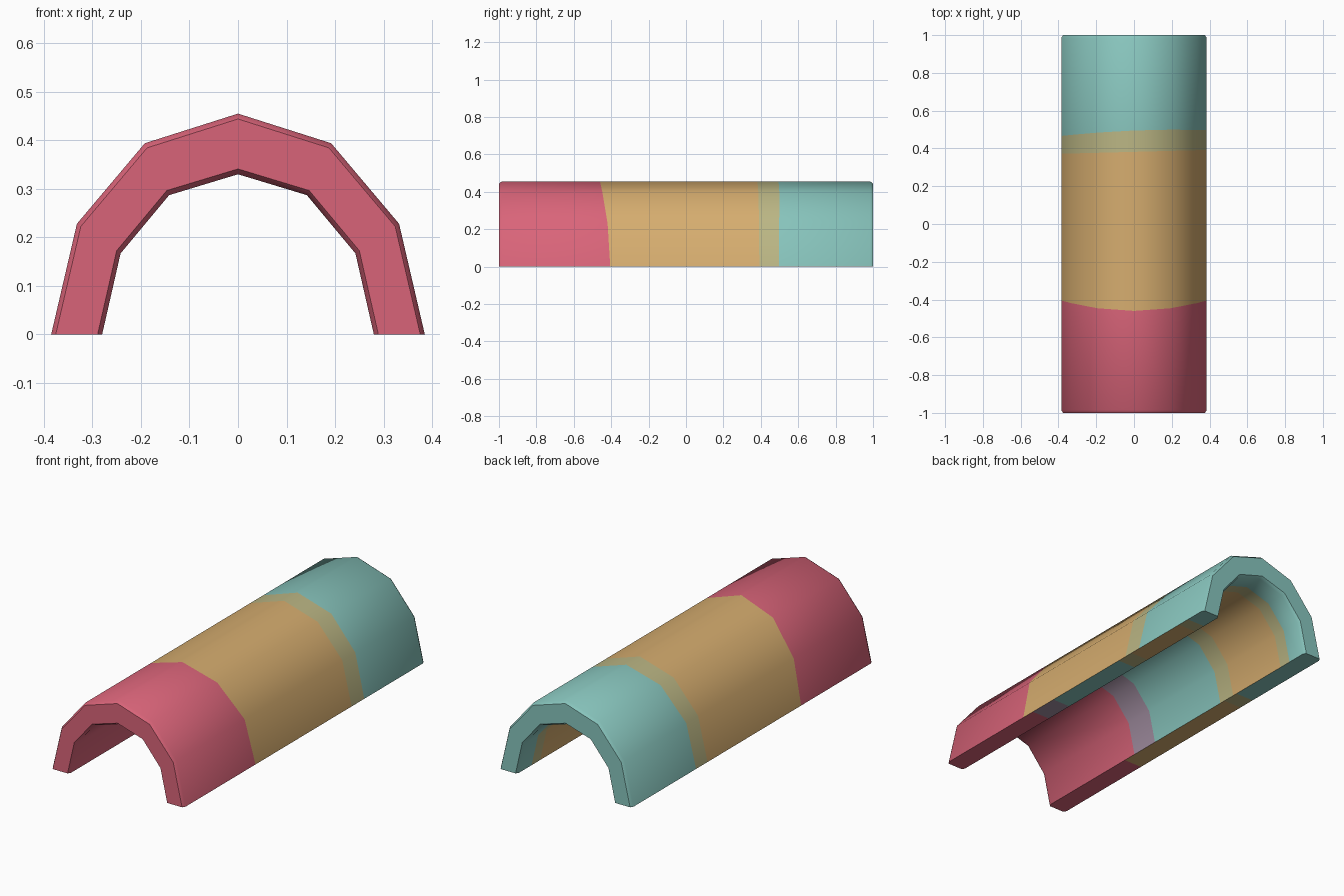
import bpy, bmesh, math

if "Cube" in bpy.data.objects:
    bpy.data.objects.remove(bpy.data.objects["Cube"])


def lin(c):
    c /= 255
    return c / 12.92 if c <= 0.04045 else ((c + 0.055) / 1.055) ** 2.4


RED, ORANGE, KHAKI, TEAL, MAUVE = range(5)
PALETTE = [("rose red", (217, 100, 121)), ("tan orange", (214, 173, 111)),
           ("khaki blend", (187, 182, 132)), ("pale teal", (136, 197, 189)),
           ("mauve blend", (163, 143, 162))]

# half cross-sections (x, z) from the foot up to the crown
OUTER = [(0.385, 0), (0.332, 0.228), (0.192, 0.394), (0, 0.455)]
INNER = [(0.28, 0), (0.242, 0.167), (0.142, 0.287), (0, 0.33)]
B = 0.011        # chamfer depth on the end rims
YB = 0.985       # where the rim chamfer starts


def mirror(half):
    return half + [(-x, z) for x, z in half[-2::-1]]


def scaled(profile, d):
    crown = max(z for x, z in profile)
    k = 1 + d / crown
    return [(x * k, z * k) for x, z in profile]


outer, inner = mirror(OUTER), mirror(INNER)
outer_rim, inner_rim = scaled(outer, -B), scaled(inner, B)

# slightly curved colour borders: y as a function of the column's x
out_cuts = [lambda x: -0.46 + 0.055 * (abs(x) / 0.385) ** 2,
            lambda x: 0.382 + 0.026 * x,
            lambda x: 0.495 + 0.04 * x - 0.09 * x * x]
out_cols = [RED, ORANGE, KHAKI, TEAL]
in_cuts = [lambda x: -0.33, lambda x: -0.17, lambda x: 0.34,
           lambda x: 0.44, lambda x: 0.81, lambda x: 0.88]
in_cols = [RED, MAUVE, TEAL, KHAKI, ORANGE, KHAKI, TEAL]


def const(v):
    return lambda x: v


bm = bmesh.new()


def ring(profile, f):
    return [bm.verts.new((x, f(x), z)) for x, z in profile]


# outside, back rim, inside and front rim form one closed run of rings
rings, cols = [], []
for f, c in zip([const(-YB)] + out_cuts, out_cols):
    rings.append(ring(outer, f))
    cols.append(c)
for p, y in ((outer, YB), (outer_rim, 1), (inner_rim, 1)):
    rings.append(ring(p, const(y)))
    cols.append(TEAL)
for f, c in zip([const(YB)] + in_cuts[::-1], in_cols[::-1]):
    rings.append(ring(inner, f))
    cols.append(c)
for p, y in ((inner, -YB), (inner_rim, -1), (outer_rim, -1)):
    rings.append(ring(p, const(y)))
    cols.append(RED)
for i, c in enumerate(cols):
    a, b = rings[i], rings[(i + 1) % len(rings)]
    for j in range(len(a) - 1):
        bm.faces.new((a[j], a[j + 1], b[j + 1], b[j])).material_index = c
bmesh.ops.recalc_face_normals(bm, faces=bm.faces)
crown = max(bm.faces, key=lambda f: f.calc_center_median().z)
if crown.normal.z < 0:
    bmesh.ops.reverse_faces(bm, faces=bm.faces[:])

# feet: the right one carries the inside colours, the left one the outside
for s, cuts, fc in ((1, in_cuts, in_cols), (-1, out_cuts, out_cols)):
    xo, xi = outer[0][0], inner[0][0]
    ro, ri = outer_rim[0][0], inner_rim[0][0]
    mid = [(xi, xo, f(s * xo)) for f in cuts]
    rows = [(ri, ro, -1), (xi, xo, -YB)] + mid + [(xi, xo, YB), (ri, ro, 1)]
    pairs = [[bm.verts.new((s * x, y, 0)) for x in (a, b)] for a, b, y in rows]
    for p, q, c in zip(pairs, pairs[1:], [RED] + fc + [TEAL]):
        f = bm.faces.new((p[0], p[1], q[1], q[0]))
        f.material_index = c
        f.normal_update()
        if f.normal.z > 0:
            f.normal_flip()

me = bpy.data.meshes.new("arched_shell")
bm.to_mesh(me)
bm.free()
for name, rgb in PALETTE:
    m = bpy.data.materials.new(name)
    m.diffuse_color = (*[lin(v) for v in rgb], 1)
    m.use_nodes = True
    m.node_tree.nodes["Principled BSDF"].inputs["Base Color"].default_value = m.diffuse_color
    me.materials.append(m)
shell = bpy.data.objects.new("arched_shell", me)
bpy.context.collection.objects.link(shell)
bpy.context.view_layer.objects.active = shell
shell.select_set(True)
bpy.ops.object.shade_smooth_by_angle(angle=math.radians(37))
